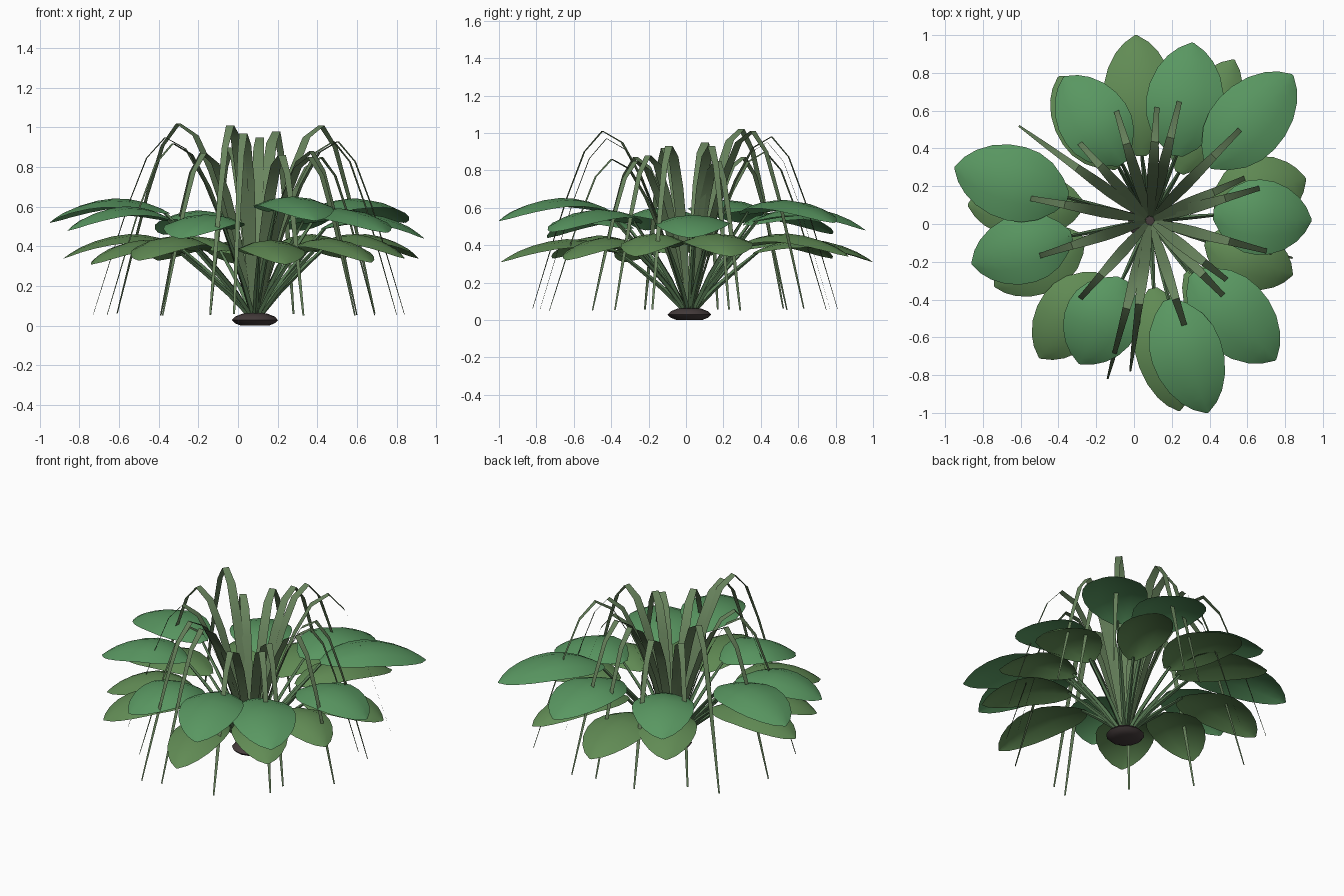
import bpy, bmesh, math
from mathutils import Vector

if "Cube" in bpy.data.objects:
    bpy.data.objects.remove(bpy.data.objects["Cube"])

C = Vector((0.085, 0.018, 0))          # centre of the clump
UP = Vector((0, 0, 1))


def material(name, rgb):
    m = bpy.data.materials.new(name)
    m.diffuse_color = (*rgb, 1)
    m.use_nodes = True
    m.node_tree.nodes["Principled BSDF"].inputs["Base Color"].default_value = m.diffuse_color
    return m


LEAF_UP = material("upper_leaf_green", (0.10, 0.31, 0.12))
LEAF_LOW = material("lower_leaf_green", (0.12, 0.26, 0.09))
BLADE = material("blade_green", (0.14, 0.23, 0.11))
STEM = material("stem_green", (0.10, 0.20, 0.09))
SOIL = material("base_brown", (0.06, 0.045, 0.045))


def loft(name, rows, mat, closed=False, caps=False):
    """Skin quads between equal-length rows of points."""
    bm = bmesh.new()
    vs = [[bm.verts.new(p) for p in row] for row in rows]
    n = len(rows[0])
    for a, b in zip(vs, vs[1:]):
        for i in range(n if closed else n - 1):
            j = (i + 1) % n
            bm.faces.new((a[i], a[j], b[j], b[i]))
    if caps:
        bm.faces.new(vs[0][::-1])
        bm.faces.new(vs[-1])
    me = bpy.data.meshes.new(name)
    bm.to_mesh(me)
    bm.free()
    me.materials.append(mat)
    ob = bpy.data.objects.new(name, me)
    bpy.context.collection.objects.link(ob)
    bpy.context.view_layer.objects.active = ob
    ob.select_set(True)
    bpy.ops.object.shade_smooth_by_angle(angle=math.radians(60))
    ob.select_set(False)
    return ob


def stem(name, tip):
    """Thin four-sided stalk from the base to a leaf."""
    flat = Vector((tip.x - C.x, tip.y - C.y, 0))
    d = flat.normalized()
    side = UP.cross(d)
    rows = []
    for t, rad in ((0, .013), (.35, .014), (.7, .012), (1, .008)):
        p = C + d * 0.025 + (flat - d * 0.025) * (t ** 1.15) + UP * (0.05 + (tip.z - 0.05) * t)
        nrm = Vector((-d.x * .8, -d.y * .8, .6))
        rows.append([p + side * rad, p + nrm * rad, p - side * rad, p - nrm * rad])
    loft(name, rows, STEM, closed=True, caps=True)


# (fraction of length, half-width fraction, height above tip)
LEAF = ((0, .14, .05), (.08, .47, .075), (.2, .78, .102), (.33, .95, .118), (.46, 1, .122),
        (.6, .96, .11), (.74, .82, .086), (.86, .59, .055), (.94, .34, .026), (1, .03, 0))


def leaf(name, base, tip, z, width, mat):
    b, t = Vector((*base, 0)), Vector((*tip, 0))
    side = UP.cross((t - b).normalized())
    rows = []
    for f, w, h in LEAF:
        p = b.lerp(t, f) + UP * (z + h)
        # edges droop slightly below the midrib
        rows.append([p + side * (s * w * width) - UP * (.045 * s * s * w) for s in (1, .5, 0, -.5, -1)])
    loft(name, rows, mat)
    stem(name + "_stem", b.lerp(t, .04) + UP * (z + .055))


# Broad leaves: base xy, tip xy, tip height, half width
UPPER = (((.23, .36), (.31, .96), .48, .205), ((.39, .31), (.84, .79), .52, .20),
         ((.42, .05), (.94, .02), .44, .20), ((.31, -.26), (.75, -.72), .47, .20),
         ((.18, -.40), (.39, -1.0), .53, .19), ((-.06, -.29), (-.29, -.74), .44, .20),
         ((-.33, -.06), (-.86, -.21), .48, .185), ((-.35, .14), (-.95, .30), .52, .20),
         ((-.06, .32), (-.37, .78), .46, .19))
LOWER = (((.04, .36), (.01, 1.0), .31, .19), ((.24, .27), (.53, .87), .34, .16),
         ((.42, .10), (.91, .24), .34, .19), ((.38, -.09), (.84, -.27), .34, .165),
         ((.28, -.25), (.67, -.64), .32, .17),
         ((.10, -.34), (.24, -.99), .31, .165), ((-.18, -.27), (-.50, -.71), .33, .18),
         ((-.27, -.07), (-.74, -.33), .31, .17), ((-.27, .10), (-.88, .10), .34, .18),
         ((-.08, .30), (-.40, .78), .33, .18))
for tier, table, mat in (("upper", UPPER, LEAF_UP), ("lower", LOWER, LEAF_LOW)):
    for i, (b, t, z, w) in enumerate(table):
        leaf(f"{tier}_leaf_{i + 1}", b, t, z, w, mat)

# Arching grass blades: (end x, end y, peak height)
BLADES = ((-.73, .17, .95), (-.61, .52, 1.02), (-.66, -.22, .92), (-.38, -.50, .87),
          (-.39, .54, .87), (-.14, -.82, 1.01), (-.02, -.78, .97), (.33, -.73, .86),
          (.59, -.50, .85), (.60, -.38, .88), (.69, .63, 1.01), (.84, -.18, .93),
          (.80, .23, .93), (.69, .29, .85), (.28, .81, .98), (.13, .77, .95), (-.14, .75, .90))
# (reach fraction, height fraction, half width)
ARCH = ((.02, .04, .010), (.10, .27, .019), (.20, .53, .027), (.31, .76, .030), (.43, .94, .027),
        (.555, 1.0, .021), (.67, .89, .017), (.78, .65, .014), (.89, .36, .010), (1, .06, .005))
for i, (x, y, h) in enumerate(BLADES):
    reach = Vector((x, y, 0)) - C
    side = UP.cross(reach.normalized())
    rows = []
    for r, z, w in ARCH:
        p = C + reach * r + UP * (z * h)
        rows.append([p + side * w, p - side * w])
    loft(f"grass_blade_{i + 1}", rows, BLADE)

# Root crown: a low flattened dome
def ring(r, z):
    return [C + Vector((r * math.cos(k * math.tau / 12), r * math.sin(k * math.tau / 12), z)) for k in range(12)]


loft("root_crown", [ring(.07, 0), ring(.10, .012), ring(.117, .028), ring(.10, .046),
                    ring(.065, .06), ring(.02, .067)], SOIL, closed=True, caps=True)
